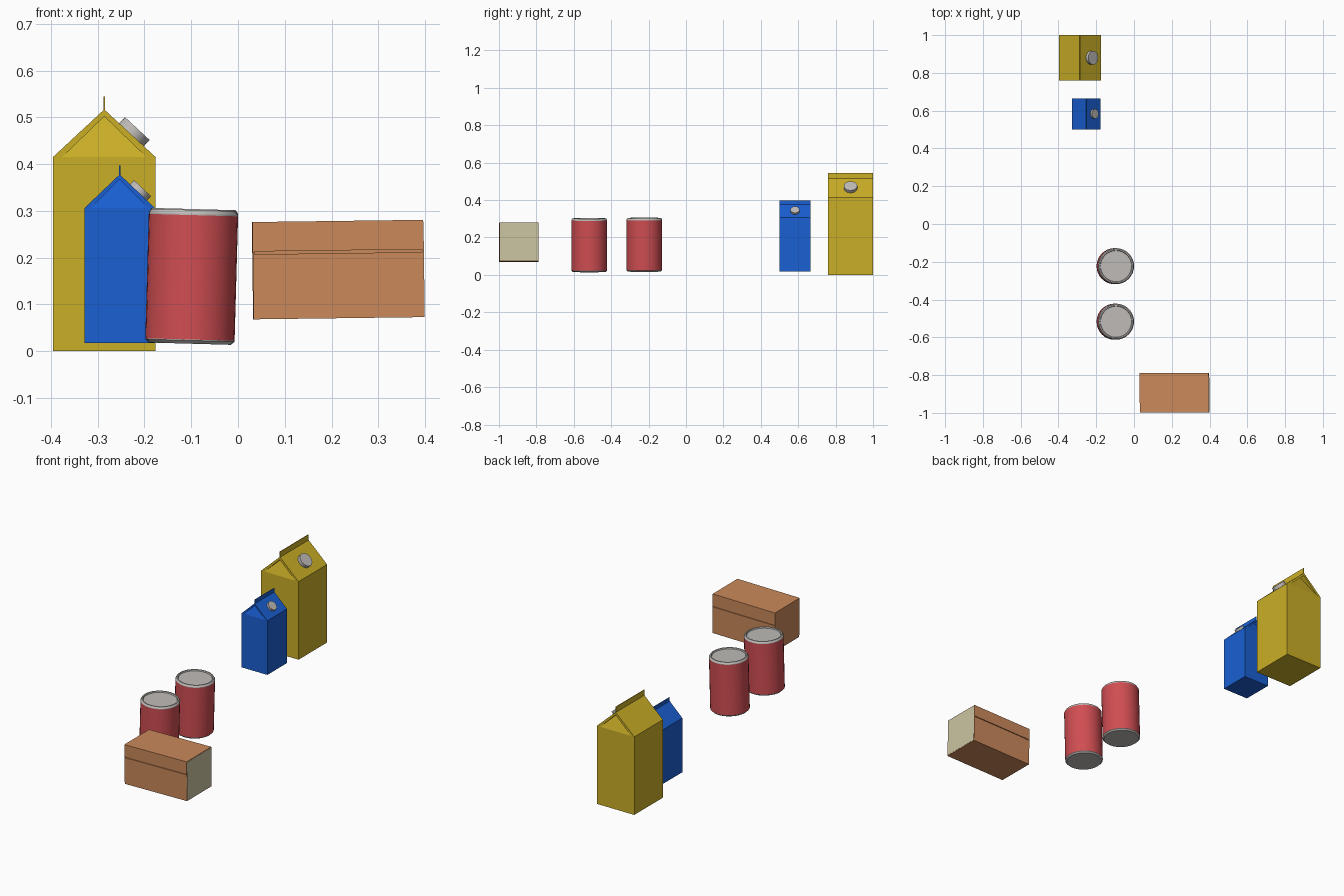
import bpy, bmesh, math
from mathutils import Vector, Matrix

if "Cube" in bpy.data.objects:
    bpy.data.objects.remove(bpy.data.objects["Cube"])


def material(name, rgb):
    m = bpy.data.materials.new(name)
    m.diffuse_color = (*rgb, 1)
    m.use_nodes = True
    m.node_tree.nodes["Principled BSDF"].inputs["Base Color"].default_value = m.diffuse_color
    return m


YELLOW = material("yellow_card", (0.60, 0.43, 0.02))
BLUE = material("blue_card", (0.01, 0.115, 0.65))
RED = material("red_label", (0.63, 0.075, 0.085))
BROWN = material("brown_card", (0.60, 0.25, 0.105))
CREAM = material("cream_card", (0.60, 0.56, 0.36))
METAL = material("grey_metal", (0.52, 0.50, 0.48))


def make(name, verts, faces, mat, matrix=Matrix(), fix=True):
    me = bpy.data.meshes.new(name)
    me.from_pydata([matrix @ Vector(v) for v in verts], [], faces)
    if fix:
        bm = bmesh.new()
        bm.from_mesh(me)
        bmesh.ops.recalc_face_normals(bm, faces=bm.faces)
        bm.to_mesh(me)
        bm.free()
    me.materials.append(mat)
    ob = bpy.data.objects.new(name, me)
    bpy.context.collection.objects.link(ob)
    return ob


def extrude(name, profile, axis, a, b, mat, matrix=Matrix()):
    """Solid from a closed 2D profile swept along x or y."""
    n = len(profile)
    put = (lambda p, t: (t, *p)) if axis == "x" else (lambda p, t: (p[0], t, p[1]))
    verts = [put(p, t) for t in (a, b) for p in profile]
    faces = [(i, (i + 1) % n, n + (i + 1) % n, n + i) for i in range(n)]
    faces += [tuple(range(n)), tuple(range(2 * n - 1, n - 1, -1))]
    return make(name, verts, faces, mat, matrix)


def lathe(name, profile, mat, matrix, seg=32):
    """Solid of revolution from (radius, z) rings with flat end caps."""
    verts = [(r * math.cos(k * math.tau / seg), r * math.sin(k * math.tau / seg), z)
             for r, z in profile for k in range(seg)]
    faces = [(i * seg + k, i * seg + (k + 1) % seg,
              (i + 1) * seg + (k + 1) % seg, (i + 1) * seg + k)
             for i in range(len(profile) - 1) for k in range(seg)]
    last = (len(profile) - 1) * seg
    faces += [tuple(range(seg)), tuple(range(last, last + seg))]
    ob = make(name, verts, faces, mat, matrix)
    bpy.ops.object.select_all(action="DESELECT")
    bpy.context.view_layer.objects.active = ob
    ob.select_set(True)
    bpy.ops.object.shade_smooth_by_angle(angle=math.radians(30))
    return ob


def carton(name, x, y0, y1, hw, z0, eave, ridge, fin, cap_r, cap_y, mat):
    # body with gable ends folded inward below the roof
    s = hw / 0.11
    d, low = 0.03 * s, ridge - 0.015 * s
    base = [(x - hw, y0), (x + hw, y0), (x + hw, y1), (x - hw, y1)]
    verts = [(*p, z) for z in (z0, eave) for p in base]
    verts += [(x, y0 + d, low), (x, y1 - d, low)]
    make(name + "_body", verts,
         [(3, 2, 1, 0), (0, 1, 5, 4), (1, 2, 6, 5), (2, 3, 7, 6), (3, 0, 4, 7),
          (4, 5, 8), (6, 7, 9), (5, 6, 9, 8), (7, 4, 8, 9)], mat)
    # two sloping roof panels as one folded sheet
    extrude(name + "_roof",
            [(x - hw, eave), (x, ridge), (x + hw, eave),
             (x + hw - 0.02 * s, eave), (x, low), (x - hw + 0.02 * s, eave)],
            "y", y0, y1, mat)
    # sealed top fin
    t = 0.0015
    extrude(name + "_fin", [(x - t, low), (x + t, low), (x + t, fin), (x - t, fin)],
            "y", y0, y1, mat)
    # screw cap standing square on the right-hand slope
    n = Vector((ridge - eave, 0, hw)).normalized()
    p = Vector((x + 0.53 * hw, cap_y, ridge - 0.53 * (ridge - eave)))
    lathe(name + "_cap", [(cap_r, -0.003), (cap_r, 0.018 * s)], METAL,
          Matrix.Translation(p) @ n.to_track_quat("Z", "X").to_matrix().to_4x4(), 24)


carton("large_carton", -0.286, 0.76, 1.0, 0.11, 0, 0.415, 0.517, 0.545, 0.036, 0.88, YELLOW)
carton("small_carton", -0.253, 0.50, 0.665, 0.0755, 0.018, 0.306, 0.378, 0.397, 0.025, 0.583, BLUE)

# cans, leaning slightly to the right
for i, (y, z) in enumerate(((-0.517, 0.159), (-0.223, 0.161)), 1):
    place = Matrix.Translation((-0.099, y, z)) @ Matrix.Rotation(math.radians(1.6), 4, "Y")
    lathe(f"can_{i}_body", [(0.0955, -0.134), (0.0955, 0.132)], RED, place)
    lathe(f"can_{i}_lid", [(0.0955, 0.132), (0.0955, 0.135), (0.09, 0.143),
                           (0.084, 0.143), (0.082, 0.137)], METAL, place)
    lathe(f"can_{i}_base", [(0.088, -0.143), (0.0955, -0.136), (0.0955, -0.134)], METAL, place)

# cardboard box with a lid seam along front and back
place = (Matrix.Translation((0.2145, -0.8935, 0.1745))
         @ Matrix.Rotation(math.radians(-0.75), 4, "Y") @ Matrix.Rotation(math.radians(0.3), 4, "Z"))
w, h, g = 0.1045, 0.104, 0.005
right = [(w, -h), (w, 0.035), (w - g, 0.035), (w - g, 0.041), (w, 0.041), (w, h)]
seam = right + [(-y, z) for y, z in reversed(right)]
extrude("box_body", seam, "x", -0.179, 0.179, BROWN, place)
full = [(w, -h), (w, h), (-w, h), (-w, -h)]
extrude("box_left_end", full, "x", -0.183, -0.179, BROWN, place)
extrude("box_right_rim", full, "x", 0.179, 0.182, BROWN, place)
inner = [(y * 0.97, z * 0.97) for y, z in full]
extrude("box_right_panel", inner, "x", 0.181, 0.183, CREAM, place)
